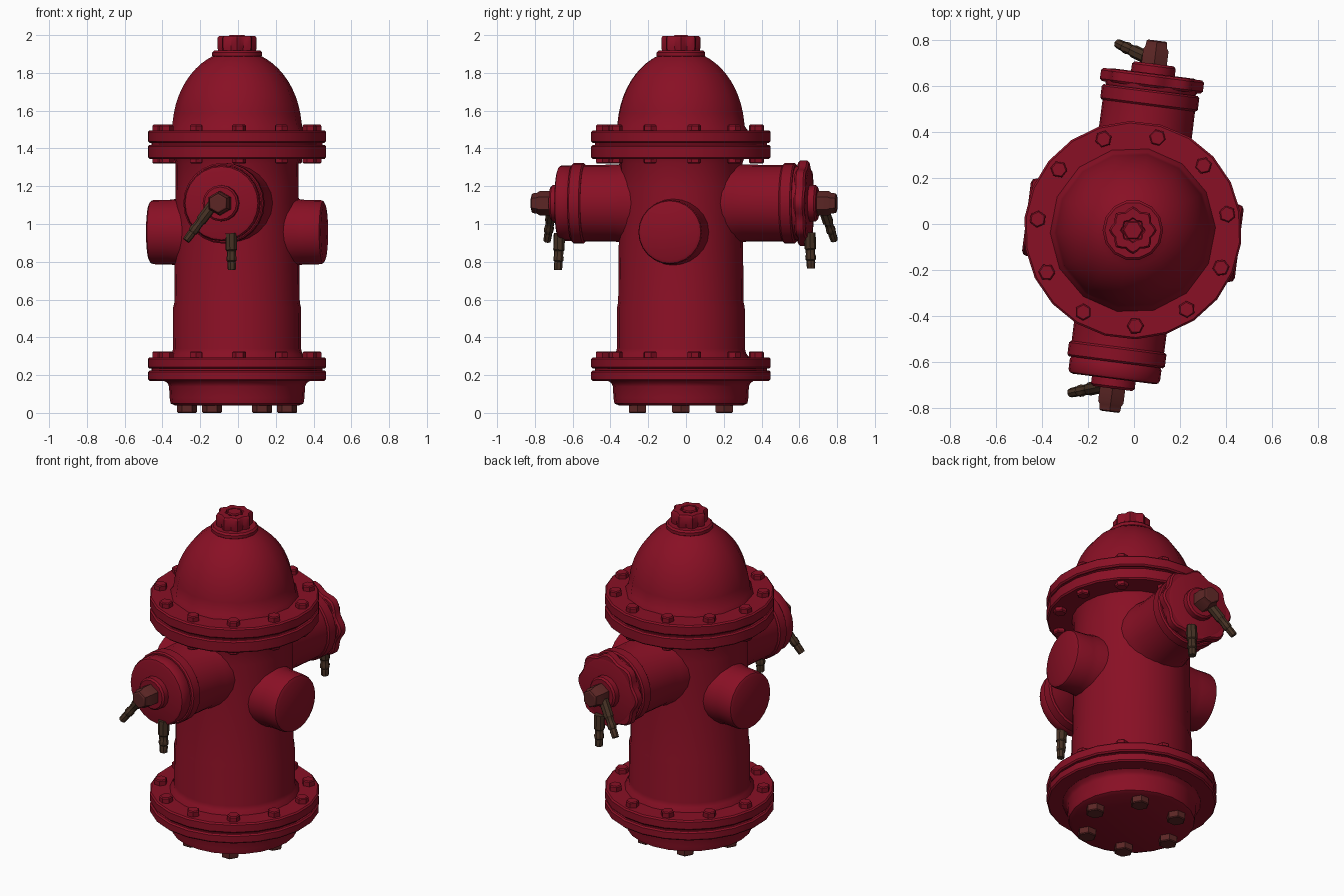
import bpy, bmesh
from math import sin, cos, pi, radians, sqrt
from mathutils import Matrix, Vector

if "Cube" in bpy.data.objects:
    bpy.data.objects.remove(bpy.data.objects["Cube"])


def material(name, rgb):
    m = bpy.data.materials.new(name)
    m.diffuse_color = (*rgb, 1)
    m.use_nodes = True
    m.node_tree.nodes["Principled BSDF"].inputs["Base Color"].default_value = m.diffuse_color
    return m


RED = material("hydrant_red", (0.25, 0.005, 0.018))
NUT = material("rusty_nut", (0.105, 0.019, 0.018))
BROWN = material("old_brass", (0.06, 0.03, 0.017))

AXIS = Matrix.Translation((-0.005, -0.027, 0))   # vertical centre line
TWIST = radians(-7.3)                            # outlets are turned slightly


def lathe(name, profile, sides, mat=RED, place=AXIS, start=0.0, lobes=0, depth=0.0, angle=35):
    """Closed solid of revolution; lobes/depth give a scalloped outline."""
    bm = bmesh.new()
    rings = []
    for r, h in profile:
        ring = []
        for i in range(sides):
            a = start + 2 * pi * i / sides
            rr = r * (1 - depth * (0.5 - 0.5 * cos(lobes * 2 * pi * i / sides))) if lobes else r
            ring.append(bm.verts.new((rr * cos(a), rr * sin(a), h)))
        rings.append(ring)
    for lo, hi in zip(rings, rings[1:]):
        for i in range(sides):
            j = (i + 1) % sides
            bm.faces.new((lo[i], lo[j], hi[j], hi[i]))
    bm.faces.new(rings[0][::-1])
    bm.faces.new(rings[-1])
    bmesh.ops.recalc_face_normals(bm, faces=bm.faces)
    me = bpy.data.meshes.new(name)
    bm.to_mesh(me)
    bm.free()
    me.materials.append(mat)
    me.shade_smooth()
    me.set_sharp_from_angle(angle=radians(angle))
    ob = bpy.data.objects.new(name, me)
    ob.matrix_world = place
    bpy.context.collection.objects.link(ob)
    return ob


def disc(r, lo, hi, b=0.008):
    """Profile of a disc with bevelled rims."""
    return [(r - b, lo), (r, lo + b), (r, hi - b), (r - b, hi)]


# base foot, with a fillet under the lower flange
lathe("base_foot", [(0.33, 0.04), (0.352, 0.05), (0.357, 0.08), (0.36, 0.14),
                    (0.368, 0.158), (0.39, 0.172), (0.39, 0.2)], 24)

# barrel
lathe("barrel", [(0.365, 0.28), (0.362, 0.295), (0.345, 0.315), (0.339, 0.34), (0.338, 0.56),
                 (0.332, 0.585), (0.326, 1.2), (0.325, 1.32), (0.34, 1.36)], 24)

# paired flanges with a groove between them
for name, z0, z1, z2, z3 in (("lower_flange", 0.17, 0.224, 0.234, 0.293),
                             ("upper_flange", 1.345, 1.418, 1.43, 1.495)):
    lathe(name, disc(0.475, z0, z1) + [(0.455, z1), (0.455, z2)] + disc(0.475, z2, z3),
          22, start=radians(-88.5))

# dome bonnet
dome = [(0.362, 1.48), (0.36, 1.498), (0.345, 1.515)]
for k in range(2, 12):
    a = k * radians(6.3)
    dome.append((0.343 * cos(a), 1.495 + 0.425 * sin(a)))
dome.append((0.11, 1.9))
lathe("dome", dome, 14, start=radians(-101))
lathe("dome_collar", disc(0.132, 1.88, 1.918, 0.01), 14)

# scalloped operating nut with a small hexagonal centre
lathe("operating_nut", [(0.096, 1.9), (0.104, 1.935), (0.104, 1.985), (0.095, 1.996),
                        (0.055, 1.996), (0.05, 1.988)], 32, lobes=8, depth=0.17)
lathe("operating_nut_centre", disc(0.045, 1.97, 2.0, 0.006), 6)

# flange bolts
for i in range(11):
    a = radians(-88.5) + 2 * pi * i / 11
    spot = AXIS @ Matrix.Rotation(a, 4, 'Z') @ Matrix.Translation((0.417, 0, 0))
    for name, lo, hi in (("lower_bolt", 0.285, 0.326), ("upper_bolt", 1.488, 1.526),
                         ("under_bolt", 1.32, 1.352)):
        lathe(name, disc(0.037, lo, hi, 0.006), 6, place=spot, start=pi / 6)

# foot nuts
for i in range(6):
    a = 2 * pi * i / 6
    spot = AXIS @ Matrix.Translation((0.265 * cos(a), 0.265 * sin(a), 0))
    lathe("foot_nut", disc(0.053, 0, 0.05, 0.005), 6, NUT, spot)


def outward(a, z):
    """Frame on the centre line whose z axis points out horizontally."""
    return (AXIS @ Matrix.Translation((0, 0, z)) @ Matrix.Rotation(a + TWIST, 4, 'Z')
            @ Matrix.Rotation(pi / 2, 4, 'Y'))


# blank side bosses
for side, a in (("right", 0), ("left", pi)):
    lathe(side + "_boss", [(0.185, 0.26), (0.175, 0.33), (0.171, 0.36), (0.17, 0.445),
                           (0.165, 0.459), (0.15, 0.467)], 24, place=outward(a, 0.957))

# hose outlets: neck, ring, cap, washer, nut
for side, a, d in (("front", -pi / 2, 0), ("back", pi / 2, 0.035)):
    f = outward(a, 1.11)
    lathe(side + "_neck", [(0.225, 0.2), (0.213, 0.3), (0.204, 0.34), (0.203, 0.53 + d)],
          24, place=f)
    lathe(side + "_ring", disc(0.214, 0.512 + d, 0.58 + d), 24, place=f)
    lathe(side + "_cap", [(0.192, 0.57 + d), (0.201, 0.59 + d), (0.201, 0.635 + d),
                          (0.194, 0.648 + d), (0.18, 0.653 + d)], 24, place=f)
    if side == "back":
        # lugged rim only on the back cap
        lathe("back_cap_rim", disc(0.226, 0.592 + d, 0.65 + d, 0.01), 48, place=f,
              lobes=8, depth=0.11)
    lathe(side + "_washer", disc(0.096, 0.64 + d, 0.695 + d, 0.01), 16, place=f)
    lathe(side + "_nut", [(0.064, 0.68 + d), (0.064, 0.755 + d), (0.055, 0.768 + d),
                          (0.052, 0.792 + d), (0.044, 0.797 + d)], 6, NUT, f)


# stepped chain ends hanging from the caps
def chain_end(name, top, end, r):
    top, end = Vector(top), Vector(end)
    n = (end - top).length
    place = Matrix.Translation(top) @ (end - top).to_track_quat('Z', 'Y').to_matrix().to_4x4()
    steps = ((1.0, 0), (1.0, 0.45), (0.82, 0.48), (0.8, 0.62), (0.92, 0.65),
             (0.88, 0.75), (0.7, 0.78), (0.76, 0.83), (0.7, 1.0))
    lathe(name, [(r * s, n * t) for s, t in steps], 8, BROWN, place)


chain_end("front_chain_end", (-0.037, -0.67, 0.95), (-0.033, -0.677, 0.757), 0.031)
chain_end("front_hook", (-0.13, -0.705, 1.105), (-0.275, -0.735, 0.912), 0.029)
chain_end("back_chain_end", (0.13, 0.655, 0.955), (0.13, 0.662, 0.765), 0.031)
chain_end("back_hook", (0.055, 0.725, 1.09), (-0.07, 0.785, 0.915), 0.029)
